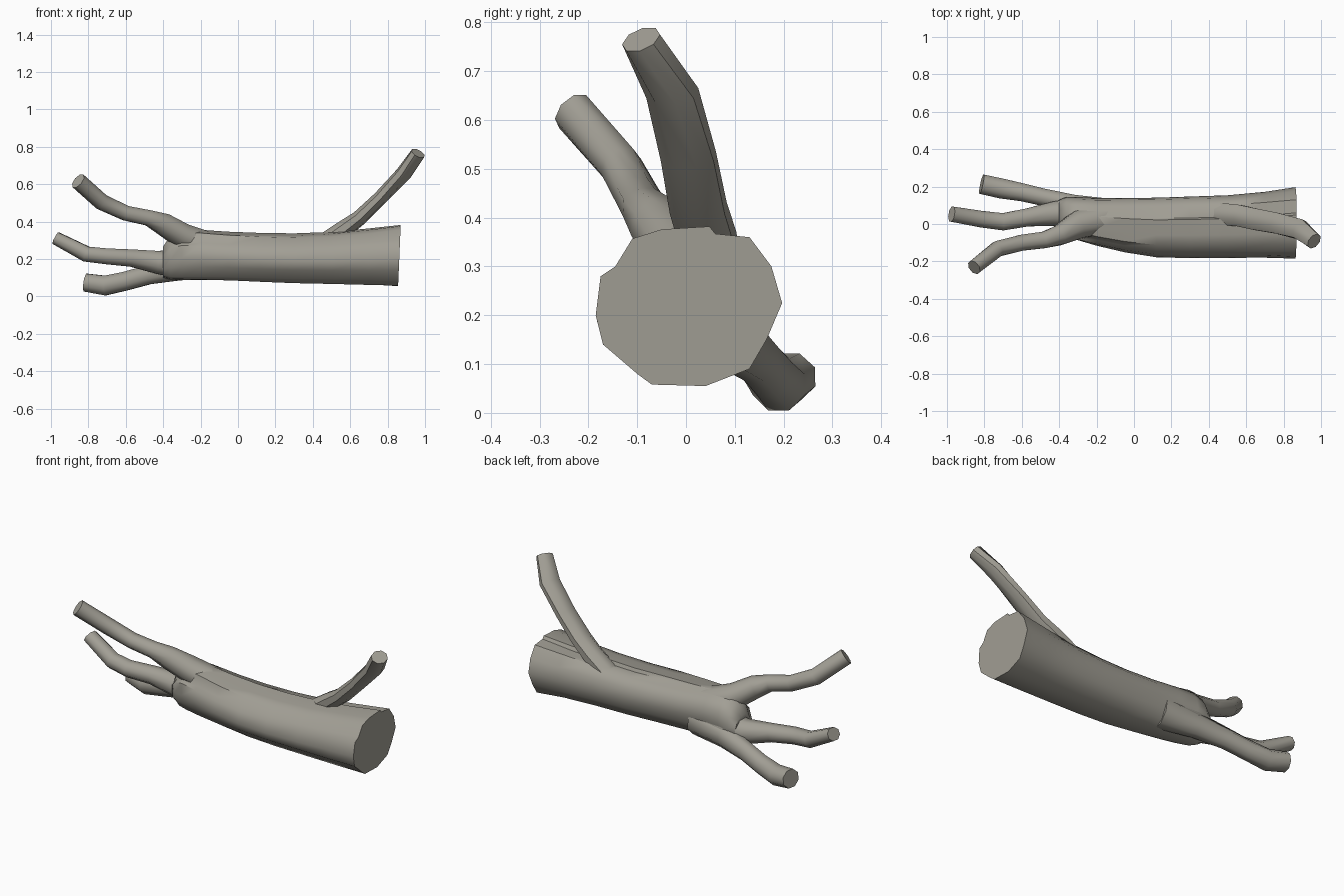
import bpy, bmesh, math
from mathutils import Vector

bark = bpy.data.materials.new("grey bark")
bark.diffuse_color = (0.36, 0.345, 0.30, 1)


def loft(name, rings):
    """Skin a list of closed rings and cap both ends."""
    bm = bmesh.new()
    loops = [[bm.verts.new(p) for p in ring] for ring in rings]
    n = len(loops[0])
    for a, b in zip(loops, loops[1:]):
        for i in range(n):
            j = (i + 1) % n
            bm.faces.new((a[i], a[j], b[j], b[i]))
    bm.faces.new(loops[0])
    bm.faces.new(loops[-1])
    bmesh.ops.recalc_face_normals(bm, faces=bm.faces)
    mesh = bpy.data.meshes.new(name)
    bm.to_mesh(mesh)
    bm.free()
    mesh.materials.append(bark)
    obj = bpy.data.objects.new(name, mesh)
    bpy.context.collection.objects.link(obj)
    bpy.ops.object.select_all(action='DESELECT')
    obj.select_set(True)
    bpy.context.view_layer.objects.active = obj
    bpy.ops.object.shade_smooth_by_angle(angle=math.radians(50))
    return obj


def branch(name, stations, sides=8):
    """Tube through stations of (x, y, z, side radius, upright radius)."""
    pts = [Vector(s[:3]) for s in stations]
    rings = []
    for k, s in enumerate(stations):
        t = (pts[min(k + 1, len(pts) - 1)] - pts[max(k - 1, 0)]).normalized()
        side = t.cross(Vector((0, 0, 1))).normalized()
        up = side.cross(t)
        angles = [math.tau * (i + 0.5) / sides for i in range(sides)]
        rings.append([pts[k] + side * s[3] * math.cos(a) + up * s[4] * math.sin(a)
                      for a in angles])
    return loft(name, rings)


# Trunk: sawn outline (y, z) fitted to the width and height of each station
outline = [(.197, .225), (.175, .30), (.13, .36), (.06, .367), (.048, .382),
           (-.05, .376), (-.11, .357), (-.145, .30), (-.175, .28), (-.185, .20),
           (-.17, .14), (-.10, .08), (-.07, .058), (.04, .055), (.13, .09), (.165, .15)]
# x, y min, y max, z min, z max
trunk = [(.863, -.185, .197, .055, .382), (.70, -.185, .18, .058, .365),
         (.50, -.183, .163, .064, .345), (.30, -.183, .157, .068, .337),
         (.12, -.178, .15, .074, .340), (-.05, -.152, .146, .08, .348),
         (-.20, -.118, .143, .082, .36), (-.30, -.09, .147, .083, .36),
         (-.36, -.065, .145, .085, .335), (-.40, -.03, .13, .10, .27)]
rings = []
for k, (x, y0, y1, z0, z1) in enumerate(trunk):
    ring = []
    for i, (y, z) in enumerate(outline):
        u, v = (y + .185) / .382, (z - .055) / .327
        # Shallow bark ridges, fading out at the sawn end
        g = 1 - 0.03 * min(k, 1) * (1 + math.sin(i * 2.4 + k * 0.5))
        u, v = .5 + (u - .5) * g, .5 + (v - .5) * g
        tilt = .014 * (v - .5) if k == 0 else 0
        ring.append(Vector((x + tilt, y0 + u * (y1 - y0), z0 + v * (z1 - z0))))
    rings.append(ring)
loft("trunk", rings)

# Forked branches at the narrow end
branch("upper_fork", [(-.15, .03, .27, .085, .075), (-.30, -.005, .325, .08, .07),
                      (-.40, -.06, .387, .058, .062), (-.48, -.085, .42, .048, .045),
                      (-.60, -.10, .445, .046, .043), (-.73, -.133, .505, .045, .045),
                      (-.855, -.232, .617, .042, .045)])
branch("middle_fork", [(-.15, .05, .20, .085, .10), (-.32, .06, .175, .085, .088),
                       (-.43, .055, .182, .07, .066), (-.57, .035, .205, .052, .05),
                       (-.70, .012, .214, .05, .046), (-.81, .025, .226, .048, .045),
                       (-.975, .053, .312, .044, .037)])
branch("lower_fork", [(-.12, .06, .175, .08, .09), (-.32, .105, .148, .055, .068),
                      (-.48, .142, .115, .05, .055), (-.60, .17, .082, .052, .054),
                      (-.71, .19, .058, .058, .057), (-.815, .213, .074, .057, .052)])

# Lone branch rising near the sawn end
branch("rising_branch", [(.44, .055, .27, .065, .055), (.56, .045, .355, .062, .05),
                         (.65, .025, .42, .062, .042), (.76, .005, .525, .06, .038),
                         (.885, -.028, .655, .058, .04), (.963, -.092, .765, .045, .038)])
